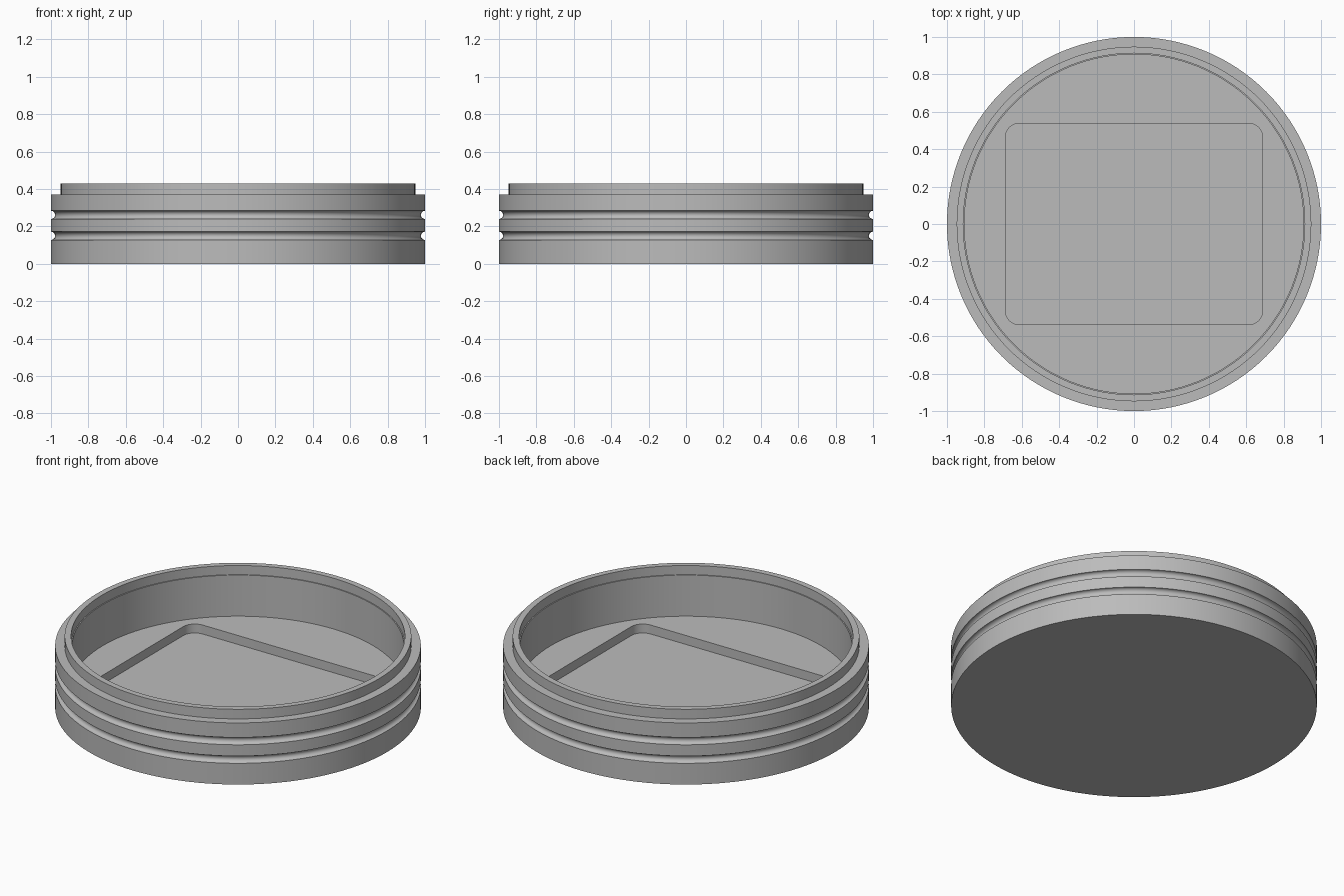
import bpy
import bmesh
from math import sin, cos, pi, radians

SEGMENTS = 128

if "Cube" in bpy.data.objects:
    bpy.data.objects.remove(bpy.data.objects["Cube"], do_unlink=True)

grey = bpy.data.materials.new("plain grey")
grey.use_nodes = True
colour = (0.5, 0.5, 0.5, 1)
grey.diffuse_color = colour
grey.node_tree.nodes["Principled BSDF"].inputs["Base Color"].default_value = colour


def loft(name, rings):
    """Join equal-length rings of points into a closed solid with flat caps."""
    bm = bmesh.new()
    loops = [[bm.verts.new(p) for p in ring] for ring in rings]
    n = len(loops[0])
    for a, b in zip(loops, loops[1:]):
        for i in range(n):
            j = (i + 1) % n
            bm.faces.new((a[i], a[j], b[j], b[i]))
    bm.faces.new(loops[0][::-1])
    bm.faces.new(loops[-1])
    bmesh.ops.recalc_face_normals(bm, faces=bm.faces)
    mesh = bpy.data.meshes.new(name)
    bm.to_mesh(mesh)
    bm.free()
    mesh.materials.append(grey)
    obj = bpy.data.objects.new(name, mesh)
    bpy.context.collection.objects.link(obj)
    return obj


def circle(r, z):
    angles = [2 * pi * i / SEGMENTS for i in range(SEGMENTS)]
    return [(r * cos(a), r * sin(a), z) for a in angles]


def groove(z, radius=0.022, steps=10):
    """Half-round groove cut into the outer wall, from bottom to top."""
    angles = [pi * i / steps for i in range(steps + 1)]
    return [(1 - radius * sin(a), z - radius * cos(a)) for a in angles]


def rounded_rectangle(hx, hy, r, z, steps=8):
    points = []
    for k, (sx, sy) in enumerate([(1, 1), (-1, 1), (-1, -1), (1, -1)]):
        for i in range(steps + 1):
            a = (k + i / steps) * pi / 2
            points.append((sx * (hx - r) + r * cos(a), sy * (hy - r) + r * sin(a), z))
    return points


# Round body: base, grooved wall, stepped rim, inner wall and floor
profile = [(1, 0), *groove(0.15), *groove(0.262),
           (1, 0.372), (0.948, 0.372), (0.948, 0.43),
           (0.913, 0.43), (0.913, 0.375), (0.907, 0.375), (0.907, 0.127)]
body = loft("round_container", [circle(r, z) for r, z in profile])

# Rounded rectangular recess in the floor
cutter = loft("recess_cutter", [rounded_rectangle(0.688, 0.538, 0.075, z) for z in (0.073, 0.2)])
cutter.hide_render = True

bpy.ops.object.select_all(action="DESELECT")
body.select_set(True)
bpy.context.view_layer.objects.active = body
recess = body.modifiers.new("recess", "BOOLEAN")
recess.operation = "DIFFERENCE"
recess.solver = "EXACT"
recess.object = cutter
bpy.ops.object.modifier_apply(modifier=recess.name)
bpy.data.objects.remove(cutter, do_unlink=True)
bpy.ops.object.shade_smooth_by_angle(angle=radians(30))
